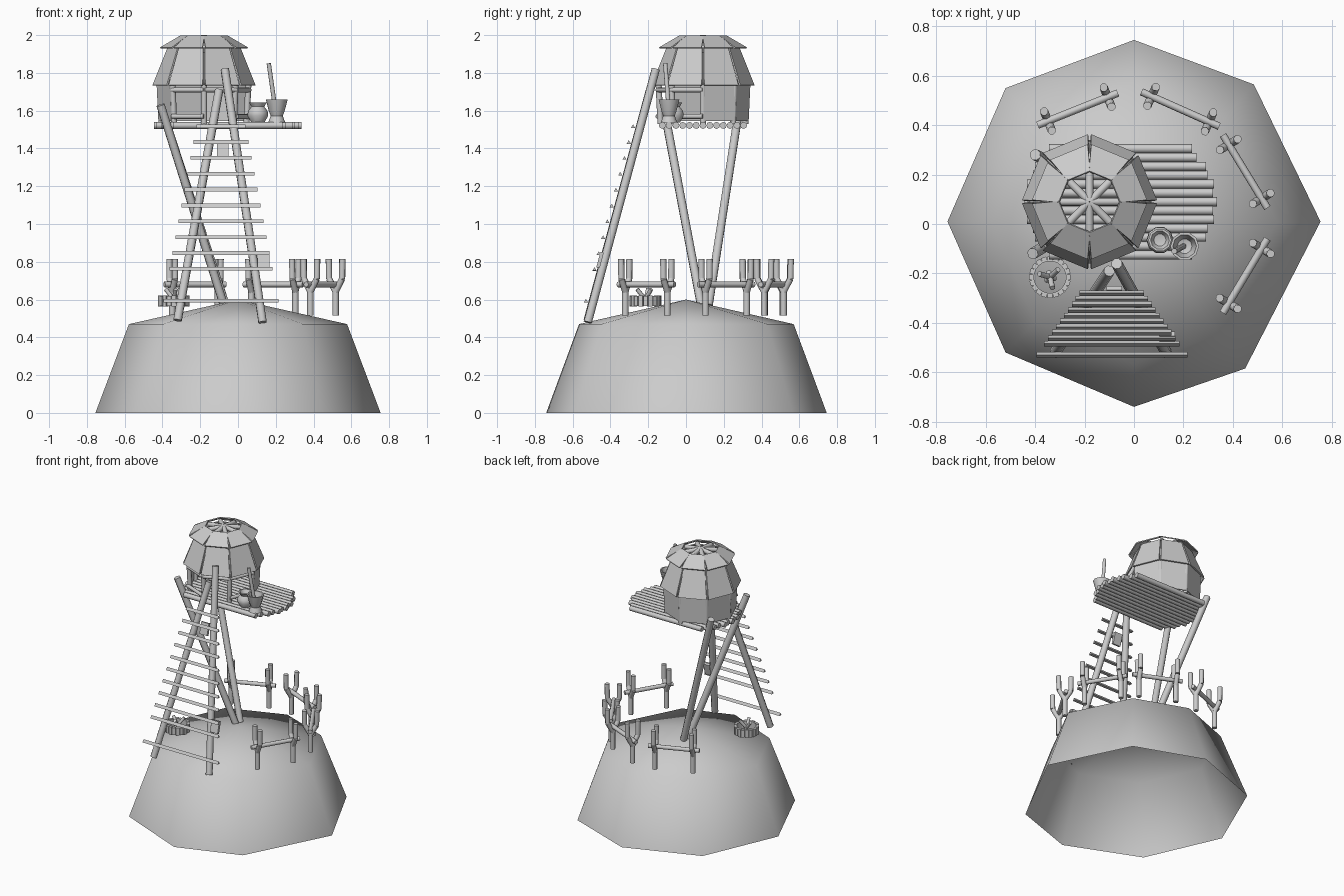
import bpy, bmesh
from math import sin, cos, pi, radians
from mathutils import Vector, Matrix

cube = bpy.data.objects.get("Cube")
if cube:
    bpy.data.objects.remove(cube, do_unlink=True)

GREY = (0.6, 0.6, 0.6, 1.0)
mat = bpy.data.materials.new("plain grey")
mat.use_nodes = True
mat.diffuse_color = GREY
mat.node_tree.nodes["Principled BSDF"].inputs["Base Color"].default_value = GREY


def make(name, bm, angle=40):
    """Turn a bmesh into a named object, smooth below the given angle."""
    mesh = bpy.data.meshes.new(name)
    bm.to_mesh(mesh)
    bm.free()
    mesh.materials.append(mat)
    obj = bpy.data.objects.new(name, mesh)
    bpy.context.collection.objects.link(obj)
    if angle:
        bpy.ops.object.select_all(action='DESELECT')
        obj.select_set(True)
        bpy.context.view_layer.objects.active = obj
        bpy.ops.object.shade_smooth_by_angle(angle=radians(angle))
    return obj


def tube(bm, path, r, sides=8):
    """Add a round pole through the points of a path."""
    pts = [Vector(p) for p in path]
    for a, b in zip(pts, pts[1:]):
        d = b - a
        m = Matrix.Translation((a + b) / 2) @ d.to_track_quat('Z', 'Y').to_matrix().to_4x4()
        bmesh.ops.create_cone(bm, cap_ends=True, segments=sides, radius1=r,
                              radius2=r, depth=d.length, matrix=m)


def poles(name, paths, r, sides=8):
    bm = bmesh.new()
    for p in paths:
        tube(bm, p, r, sides)
    return make(name, bm, 50 if sides > 4 else 0)


def box(bm, loc, size, rot):
    m = Matrix.Translation(loc) @ rot @ Matrix.Diagonal((*size, 1))
    bmesh.ops.create_cube(bm, size=1, matrix=m)


def lathe(name, profile, loc, sides=10):
    bm = bmesh.new()
    vs = [bm.verts.new((r, 0, z)) for r, z in profile]
    edges = [bm.edges.new(e) for e in zip(vs, vs[1:])]
    bmesh.ops.spin(bm, geom=vs + edges, cent=(0, 0, 0), axis=(0, 0, 1),
                   angle=2 * pi, steps=sides)
    bmesh.ops.remove_doubles(bm, verts=bm.verts, dist=0.0005)
    bmesh.ops.recalc_face_normals(bm, faces=bm.faces)
    bmesh.ops.translate(bm, verts=bm.verts, vec=loc)
    return make(name, bm)


# Hill: uneven eight-sided mound, open underneath
bm = bmesh.new()
rim = [(0.755, 0.01), (0.485, 0.565), (0, 0.745), (-0.52, 0.55),
       (-0.755, 0.01), (-0.52, -0.52), (0, -0.74), (0.45, -0.585)]
low = [bm.verts.new((x, y, 0)) for x, y in rim]
high = [bm.verts.new((x * 0.765, y * 0.765, 0.47)) for x, y in rim]
apex = bm.verts.new((0, 0, 0.6))
for i in range(8):
    j = (i + 1) % 8
    bm.faces.new((low[i], low[j], high[j], high[i]))
    bm.faces.new((high[i], high[j], apex))
make("hill", bm, 180)

# Rear support posts and the two ladder rails
poles("support_posts", [[(-0.41, -0.12, 1.63), (-0.075, 0.08, 0.57)],
                        [(-0.40, 0.28, 1.60), (-0.065, 0.12, 0.57)]], 0.023)
poles("ladder_rails", [[(-0.32, -0.52, 0.49), (-0.10, -0.19, 1.71)],
                       [(0.13, -0.52, 0.48), (-0.07, -0.16, 1.82)]], 0.023)

# Ladder rungs: triangular sticks that widen towards the ground
rungs = []
for i in range(12):
    if i == 10:
        continue
    z = 1.515 - i * 0.084
    y = -0.53 + (z - 0.59) * 0.27
    half = 0.13 + (1.515 - z) * 0.19
    rungs.append([(-0.09 - half, y, z), (-0.09 + half, y, z)])
poles("ladder_rungs", rungs, 0.013, 3)

# Small plates tied to the ladder
bm = bmesh.new()
for x, y, z in ((-0.08, -0.27, 1.40), (0.135, -0.455, 0.81)):
    box(bm, (x, y, z), (0.062, 0.018, 0.085), Matrix.Rotation(-0.26, 4, 'X'))
make("ladder_plates", bm, 0)

# Platform: row of logs with a rounded outline
logs = []
for i in range(13):
    t = i / 6 - 1
    y = 0.09 + t * 0.215
    half = 0.29 + 0.1 * (1 - t * t) - 0.012 * (i % 2)
    logs.append([(-0.055 - half, y, 1.522), (-0.055 + half, y, 1.522)])
poles("platform_logs", logs, 0.0185)

# Hut frame: eight bent poles meeting at the top
CX, CY = -0.18, 0.09


def polar(r, ang, z):
    return (CX + r * cos(ang), CY + r * sin(ang), z)


FRAME = [(0.225, 1.53), (0.235, 1.74), (0.185, 1.90), (0.12, 1.97), (0, 1.985)]
poles("hut_frame", [[polar(r, k * pi / 4, z) for r, z in FRAME]
                    for k in range(8)], 0.016)


def panel_ring(name, sides, r0, z0, w0, r1, z1, w1):
    """Ring of flat thin panels from a lower edge to an upper edge."""
    bm = bmesh.new()
    for k in sides:
        rot = Matrix.Translation((CX, CY, 0)) @ Matrix.Rotation((k + 0.5) * pi / 4, 4, 'Z')
        corners = ((r0, -w0, z0), (r0, w0, z0), (r1, w1, z1), (r1, -w1, z1))
        bm.faces.new([bm.verts.new(rot @ Vector(c)) for c in corners])
    obj = make(name, bm, 0)
    mod = obj.modifiers.new("thickness", 'SOLIDIFY')
    mod.thickness = 0.008


# Hut cladding: walls leave the front sides open
panel_ring("hut_walls", range(5), 0.225, 1.545, 0.088, 0.232, 1.77, 0.092)
panel_ring("lower_roof", range(8), 0.255, 1.735, 0.098, 0.18, 1.935, 0.07)
panel_ring("upper_roof", range(8), 0.218, 1.935, 0.082, 0.115, 1.998, 0.05)

# Rails across the open sides of the hut
rails = [[polar(0.24, k * pi / 4, z), polar(0.24, (k + 1) * pi / 4, z)]
         for k in (5, 6, 7) for z in (1.57, 1.71) if (k, z) != (6, 1.57)]
poles("hut_rails", rails, 0.013)

# Pots on the platform
lathe("round_jar", [(0, 0), (0.035, 0), (0.055, 0.035), (0.052, 0.06), (0.034, 0.083),
                    (0.047, 0.105), (0.038, 0.105), (0.025, 0.08), (0, 0.075)],
      (0.105, -0.065, 1.538))
lathe("mortar", [(0, 0), (0.045, 0), (0.032, 0.035), (0.042, 0.06), (0.058, 0.122),
                 (0.048, 0.122), (0.03, 0.06), (0, 0.05)], (0.205, -0.09, 1.538))
poles("pestle", [[(0.20, -0.09, 1.59), (0.163, -0.11, 1.85)]], 0.012)

# Fire pit: ring of small blocks with leaning sticks
bm = bmesh.new()
FX, FY = -0.34, -0.215
for k in range(20):
    a = k * pi / 10
    box(bm, (FX + 0.074 * cos(a), FY + 0.074 * sin(a), 0.592),
        (0.02, 0.022, 0.052 + 0.006 * (k % 2)), Matrix.Rotation(a, 4, 'Z'))
make("fire_pit_ring", bm, 0)
sticks = []
for k in range(3):
    a = 0.75 + k * 2 * pi / 3
    c, s = cos(a), sin(a)
    sticks.append([(FX + 0.045 * c, FY + 0.045 * s, 0.655),
                   (FX - 0.02 * c, FY - 0.02 * s, 0.575)])
poles("fire_sticks", sticks, 0.011)

# Fences: a bar resting in two forked posts
SPANS = [((-0.39, 0.40), (-0.065, 0.53)), ((0.03, 0.535), (0.345, 0.395)),
         ((0.36, 0.36), (0.54, 0.065)), ((0.54, -0.06), (0.36, -0.36))]
bars, forks = [], []
for a, b in SPANS:
    a, b = Vector((*a, 0.68)), Vector((*b, 0.68))
    bars.append([a, b])
    d = (b - a).normalized()
    out = Vector((-d.y, d.x, 0))
    for p in (a + d * 0.045, b - d * 0.045):
        at = lambda off, z: Vector((p.x, p.y, z)) + out * off
        forks.append([at(0, 0.515), at(0, 0.66)])
        for side in (-1, 1):
            forks.append([at(0, 0.64), at(side * 0.04, 0.71), at(side * 0.042, 0.815)])
poles("fence_bars", bars, 0.015)
poles("fence_forks", forks, 0.017)
